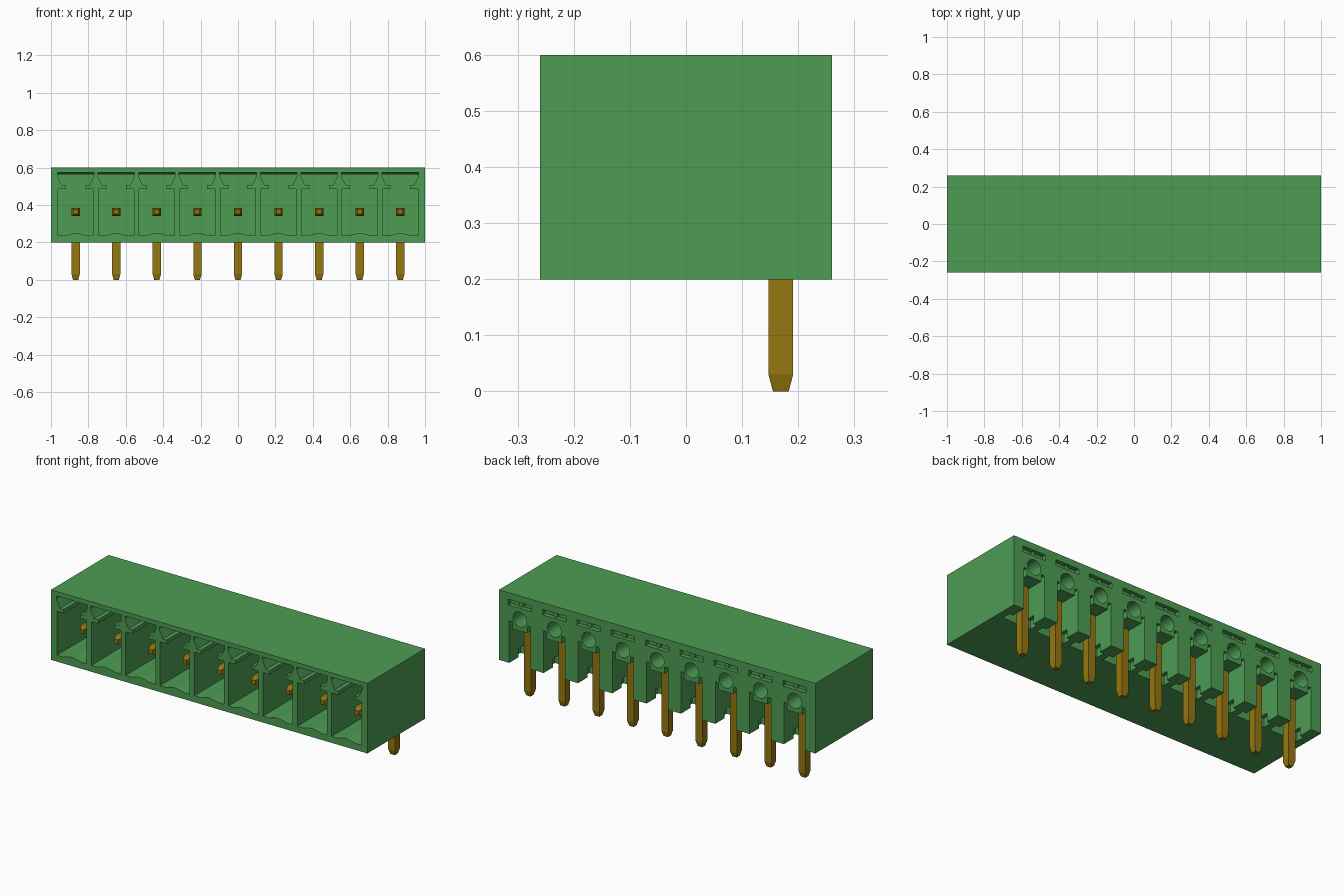
import bpy, bmesh, math
from mathutils import Vector

cube = bpy.data.objects.get("Cube")
if cube:
    bpy.data.objects.remove(cube, do_unlink=True)

PITCH, COUNT = 0.217, 9
CENTRES = [(i - (COUNT - 1) / 2) * PITCH for i in range(COUNT)]


def material(name, rgb):
    mat = bpy.data.materials.new(name)
    mat.use_nodes = True
    colour = (*rgb, 1)
    mat.diffuse_color = colour
    mat.node_tree.nodes["Principled BSDF"].inputs["Base Color"].default_value = colour
    return mat


green = material("green plastic", (0.075, 0.335, 0.088))
brass = material("brass", (0.30, 0.185, 0.005))


def finish(bm, name, mat):
    bmesh.ops.recalc_face_normals(bm, faces=bm.faces)
    mesh = bpy.data.meshes.new(name)
    bm.to_mesh(mesh)
    bm.free()
    mesh.materials.append(mat)
    obj = bpy.data.objects.new(name, mesh)
    bpy.context.collection.objects.link(obj)
    return obj


def prism(bm, profile, y0, y1, cx, drop=0):
    """Extrude an x-z profile along y; the far top edge can be lowered."""
    top = max(z for x, z in profile)
    near = [bm.verts.new((cx + x, y0, z)) for x, z in profile]
    far = [bm.verts.new((cx + x, y1, z - (drop if z == top else 0))) for x, z in profile]
    bm.faces.new(near)
    bm.faces.new(far[::-1])
    n = len(profile)
    for i in range(n):
        j = (i + 1) % n
        bm.faces.new((near[i], far[i], far[j], near[j]))


def rect(w, z0, z1):
    return [(-w, z0), (w, z0), (w, z1), (-w, z1)]


def tapered_bar(bm, start, end, half, tip_half, tip):
    """Square bar whose starting end narrows to a blunt point."""
    start, end = Vector(start), Vector(end)
    axis = (end - start).normalized()
    u = Vector((1, 0, 0))
    v = axis.cross(u)
    rings = []
    for p, h in ((start, tip_half), (start + axis * tip, half), (end, half)):
        rings.append([bm.verts.new(p + u * a * h + v * b * h)
                      for a, b in ((-1, -1), (1, -1), (1, 1), (-1, 1))])
    bm.faces.new(rings[0])
    bm.faces.new(rings[-1])
    for r, s in zip(rings, rings[1:]):
        for i in range(4):
            j = (i + 1) % 4
            bm.faces.new((r[i], r[j], s[j], s[i]))


# Housing block
bm = bmesh.new()
prism(bm, rect(1, 0.2, 0.6), -0.26, 0.26, 0)
housing = finish(bm, "housing", green)

# Front socket outline: arched floor, straight sides, necked dovetail on top
arch = [(0.055 * t / 5, 0.237 + 0.012 * math.cos(t / 5 * math.pi / 2)) for t in range(6)]
right_half = arch + [(0.094, 0.237), (0.094, 0.486), (0.052, 0.486), (0.052, 0.508),
                     (0.076, 0.508), (0.098, 0.555), (0.098, 0.576)]
socket = right_half + [(-x, z) for x, z in right_half[:0:-1]]

# Rear openings
u_right = [(0.067, 0.18), (0.067, 0.44), (0.047, 0.44), (0.047, 0.40)]
u_slot = u_right + [(-x, z) for x, z in u_right[::-1]]
round_hole = [(0.043 * math.cos(a * math.pi / 12), 0.465 + 0.043 * math.sin(a * math.pi / 12))
              for a in range(24)]

cuts = [
    ("socket_cutter", socket, -0.3, 0.085, 0.013),
    ("rear_slot_cutter", u_slot, 0.124, 0.3, 0),
    ("foot_groove_cutter", rect(0.09, 0.18, 0.25), 0.1245, 0.175, 0),
    ("round_hole_cutter", round_hole, 0.13, 0.3, 0),
    ("rear_top_pocket_cutter", rect(0.074, 0.53, 0.562), 0.235, 0.3, 0),
]
cutters = []
for name, profile, y0, y1, drop in cuts:
    bm = bmesh.new()
    for cx in CENTRES:
        prism(bm, profile, y0, y1, cx, drop)
    cutter = finish(bm, name, green)
    cutter.hide_render = True
    mod = housing.modifiers.new(name, "BOOLEAN")
    mod.operation, mod.solver, mod.object = "DIFFERENCE", "EXACT", cutter
    cutters.append(cutter)

# Apply the cuts and discard the cutters
bpy.context.view_layer.update()
graph = bpy.context.evaluated_depsgraph_get()
cut_mesh = bpy.data.meshes.new_from_object(housing.evaluated_get(graph))
housing.modifiers.clear()
housing.data = cut_mesh
for cutter in cutters:
    bpy.data.objects.remove(cutter, do_unlink=True)

# Small rounded nubs inside the rear top pockets
bm = bmesh.new()
nub = [(0.014 * math.cos(a * math.pi / 6), 0.546 + 0.014 * math.sin(a * math.pi / 6))
       for a in range(12)]
for cx in CENTRES:
    prism(bm, nub, 0.234, 0.25, cx)
finish(bm, "pocket_nubs", green)

# Right-angle contact pins
for i, cx in enumerate(CENTRES):
    bm = bmesh.new()
    tapered_bar(bm, (cx, 0.169, 0), (cx, 0.169, 0.385), 0.022, 0.014, 0.03)
    tapered_bar(bm, (cx, -0.17, 0.363), (cx, 0.147, 0.363), 0.022, 0.012, 0.03)
    finish(bm, f"contact_pin_{i + 1}", brass)
